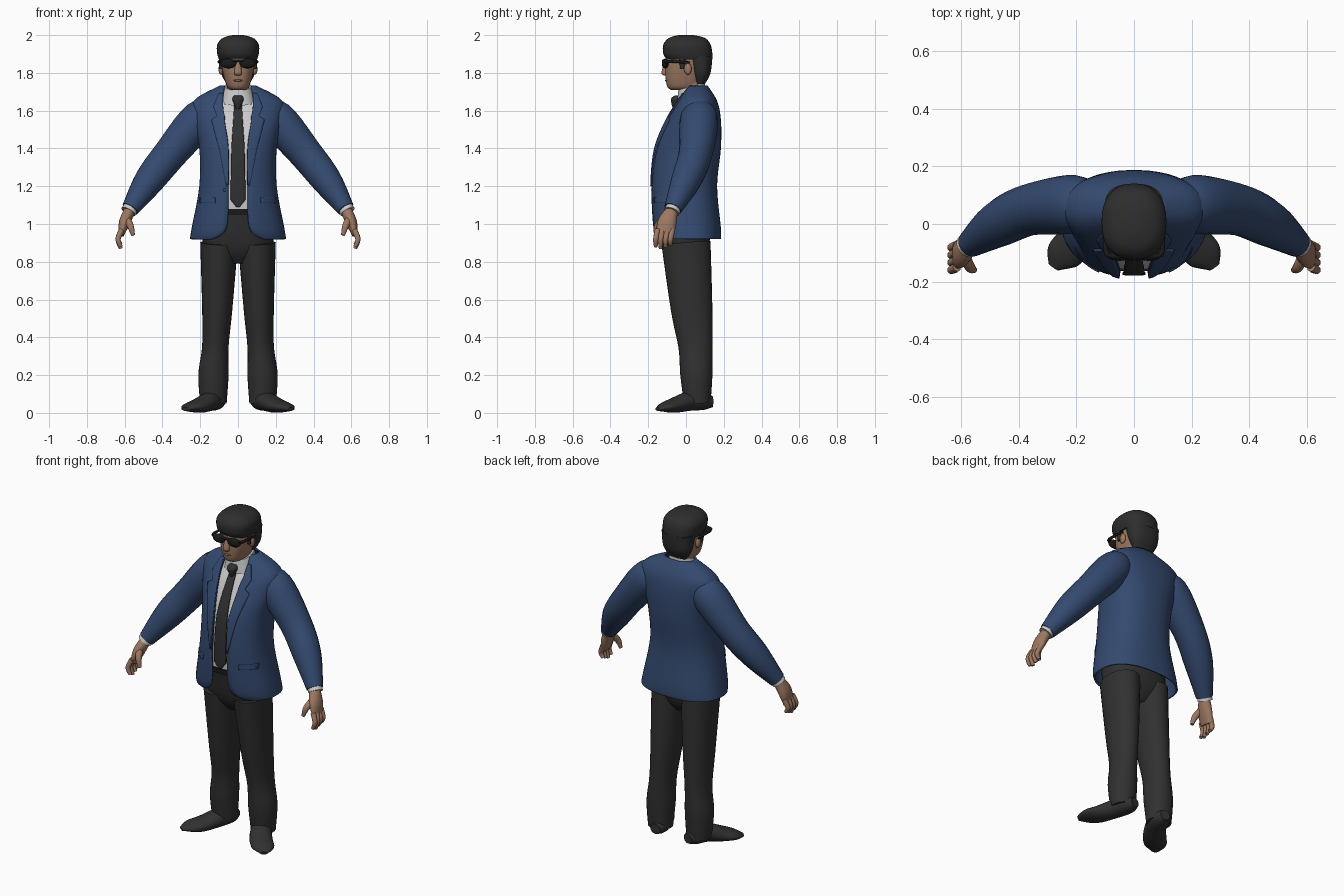
import bpy, bmesh
from math import acos, cos, sin, pi, copysign
from mathutils import Vector, Matrix

if "Cube" in bpy.data.objects:
    bpy.data.objects.remove(bpy.data.objects["Cube"])


def material(name, *colour):
    mat = bpy.data.materials.new(name)
    mat.use_nodes = True
    mat.diffuse_color = (*colour, 1)
    shader = mat.node_tree.nodes["Principled BSDF"]
    shader.inputs["Base Color"].default_value = (*colour, 1)
    shader.inputs["Roughness"].default_value = .8
    return mat


BLUE = material("jacket blue", .034, .068, .16)
CHARCOAL = material("charcoal cloth", .03, .03, .03)
HAIR = material("dark hair", .027, .027, .027)
SKIN = material("skin", .34, .19, .12)
LIPS = material("lips", .25, .12, .08)
WHITE = material("shirt white", .6, .6, .6)
BLACK = material("glasses black", .01, .01, .01)
ROUNDNESS = 2.4


def finish(bm, name, mat, mirror=False, solid=0):
    bmesh.ops.recalc_face_normals(bm, faces=bm.faces)
    mesh = bpy.data.meshes.new(name)
    bm.to_mesh(mesh)
    bm.free()
    mesh.materials.append(mat)
    mesh.shade_smooth()
    mesh.set_sharp_from_angle(angle=1)
    obj = bpy.data.objects.new(name, mesh)
    bpy.context.collection.objects.link(obj)
    if solid:
        shell = obj.modifiers.new("thickness", "SOLIDIFY")
        shell.thickness = solid
        shell.offset = 0
    if mirror:
        flip = obj.modifiers.new("mirror", "MIRROR")
        flip.use_mirror_merge = False


def mix(a, b, t):
    return tuple(p + (q - p) * t for p, q in zip(a, b))


def spline(rows, steps=5):
    """Smooth curve through every row of numbers."""
    result = []
    for k in range(len(rows) - 1):
        start, end = rows[k], rows[k + 1]
        before, after = rows[max(k - 1, 0)], rows[min(k + 2, len(rows) - 1)]
        for s in range(steps):
            t = s / steps
            result.append(tuple(
                b + t * (c - a + t * (2 * a - 5 * b + 4 * c - d + t * (3 * (b - c) + d - a))) / 2
                for a, b, c, d in zip(before, start, end, after)))
    return result + [tuple(rows[-1])]


def bridge(bm, rings, closed=True):
    loops = [[bm.verts.new(point) for point in ring] for ring in rings]
    count = len(loops[0])
    for low, high in zip(loops, loops[1:]):
        for i in range(count if closed else count - 1):
            j = (i + 1) % count
            bm.faces.new((low[i], low[j], high[j], high[i]))
    if closed:
        bm.faces.new(loops[0][::-1])
        bm.faces.new(loops[-1])


def rounded(value):
    return copysign(abs(value) ** (2 / ROUNDNESS), value)


def loft(name, mat, rows, tilt=0, count=36, **options):
    """Stack level sections: height, half width, front, back, optional front opening."""
    rings = []
    for z, width, front, back, *gap in spline(rows):
        middle, depth = (front + back) / 2, (back - front) / 2
        start, step = -pi / 2, 2 * pi / count
        if gap:
            start = -acos((gap[0] / width) ** (ROUNDNESS / 2))
            step = (pi - 2 * start) / (count - 1)
        ring = []
        for i in range(count):
            angle = start + i * step
            y = depth * rounded(sin(angle))
            ring.append((width * rounded(cos(angle)), middle + y, z + tilt * y))
        rings.append(ring)
    bm = bmesh.new()
    bridge(bm, rings, closed=len(rows[0]) == 4)
    finish(bm, name, mat, **options)


def tube(name, mat, rows, ref=(0, 1, 0), count=18, **options):
    """Sweep along a path: x, y, z, radius along ref, optional other radius."""
    path = spline(rows)
    points = [Vector(row[:3]) for row in path]
    rings = []
    for k, (x, y, z, radius, *other) in enumerate(path):
        axis = (points[min(k + 1, len(path) - 1)] - points[max(k - 1, 0)]).normalized()
        side = Vector(ref)
        side = (side - axis * side.dot(axis)).normalized() * radius
        up = axis.cross(side).normalized() * (other[0] if other else radius)
        ring = []
        for i in range(count):
            angle = 2 * pi * i / count
            point = points[k] + side * cos(angle) + up * sin(angle)
            point.z = max(point.z, 0)
            ring.append(point)
        rings.append(ring)
    bm = bmesh.new()
    bridge(bm, rings)
    finish(bm, name, mat, **options)


def ball(name, mat, place, size, **options):
    bm = bmesh.new()
    bmesh.ops.create_uvsphere(bm, u_segments=20, v_segments=12, radius=1,
                              matrix=Matrix.Translation(place) @ Matrix.Diagonal((*size, 1)))
    finish(bm, name, mat, **options)


# Jacket body: open shell with rounded front corners
TORSO = [(.92, .25, -.15, .18, .13), (.98, .24, -.17, .18, .06), (1.2, .2, -.18, .16, .05),
         (1.4, .2, -.16, .18, .05), (1.55, .23, -.1, .18, .07), (1.65, .23, -.04, .16, .08),
         (1.73, .09, .01, .11, .07)]
loft("jacket_body", BLUE, TORSO, count=48, solid=.01)
SECTIONS = spline(TORSO)


def chest_y(x, z):
    """Front surface of the jacket."""
    low, high = next(pair for pair in zip(SECTIONS, SECTIONS[1:]) if z <= pair[1][0])
    z, width, front, back, gap = mix(low, high, (z - low[0]) / (high[0] - low[0]))
    bulge = max(0, 1 - (abs(x) / width) ** ROUNDNESS) ** (1 / ROUNDNESS)
    return (front + back) / 2 - (back - front) / 2 * bulge


def strip(name, mat, rows, lift, columns=6, **options):
    """Thin plate following the chest: height, first x, last x."""
    rings = []
    for low, high in zip(rows, rows[1:]):
        for step in range(columns + 1):
            z, first, last = mix(low, high, step / columns)
            xs = [first + (last - first) * i / columns for i in range(columns + 1)]
            rings.append([(x, chest_y(x, z) - lift, z) for x in xs])
    bm = bmesh.new()
    bridge(bm, rings, closed=False)
    bmesh.ops.remove_doubles(bm, verts=bm.verts, dist=.0001)
    finish(bm, name, mat, solid=.008, **options)


strip("lapel", BLUE, [(1.2, .05, .06), (1.4, .05, .1), (1.55, .07, .14), (1.57, .07, .11),
                      (1.62, .08, .13), (1.69, .08, .1)], .008, mirror=True)
strip("pocket_flap", BLUE, [(1.11, .12, .2), (1.14, .12, .2)], .006, mirror=True)
ball("jacket_button", BLUE, (-.07, chest_y(.07, 1.18), 1.18), (.01, .01, .01))

# Shirt, collar and tie
loft("shirt", WHITE, [(z, width - .02, front + .02, back - .02)
                      for z, width, front, back, gap in SECTIONS if 1.05 < z < 1.67])
loft("shirt_collar", WHITE, [(1.65, .09, -.05, .1), (1.73, .07, -.04, .1)], tilt=.3)
strip("tie", CHARCOAL, [(1.09, -.01, .01), (1.13, -.04, .04), (1.4, -.035, .035),
                        (1.63, -.02, .02)], -.005)
loft("tie_knot", CHARCOAL, [(1.61, .01, -.07, -.03), (1.66, .03, -.08, -.03),
                            (1.68, .02, -.06, -.03)])

# Sleeves and cuffs
tube("sleeve", BLUE, [(.12, .07, 1.62, .04), (.2, .07, 1.56, .1), (.36, .05, 1.37, .09),
                      (.47, 0, 1.23, .08), (.57, -.07, 1.08, .047)], mirror=True)
tube("shirt_cuff", WHITE, [(.56, -.06, 1.1, .04), (.58, -.075, 1.065, .042)], mirror=True)

# Hands
tube("palm", SKIN, [(.57, -.07, 1.08, .03, .03), (.6, -.1, 1.01, .05, .03),
                    (.62, -.11, .94, .045, .015)], mirror=True)
for i, finger in enumerate(("index", "middle", "ring", "little")):
    y, tip = -.15 + .026 * i, .87 + .01 * abs(i - 1)
    tube(finger + "_finger", SKIN, [(.615, y, .97, .015), (.635, y - .01, .92, .014),
                                    (.62, y - .01, tip, .01)], mirror=True)
tube("thumb", SKIN, [(.59, -.11, 1.03, .02), (.57, -.15, .99, .018), (.555, -.16, .94, .01)],
     mirror=True)

# Trousers
tube("trouser_leg", CHARCOAL, [(.13, .06, .05, .07, .07), (.13, .055, .2, .08, .085),
                               (.12, .05, .35, .07, .09), (.11, .03, .55, .08, .11),
                               (.1, 0, .9, .1, .13)], ref=(1, 0, 0), count=28, mirror=True)
loft("trouser_seat", CHARCOAL, [(.79, .05, -.06, .07), (.88, .18, -.12, .12),
                                (1.07, .18, -.16, .14)])
loft("belt", BLACK, [(1.05, .19, -.165, .14), (1.08, .19, -.165, .14)])

# Shoes: turned outward, flat underneath
tube("shoe", CHARCOAL, [(.11, .14, .06, .03, .03), (.12, .09, .06, .055, .045),
                        (.15, .01, .06, .06, .05), (.2, -.06, .04, .065, .04),
                        (.25, -.11, .03, .06, .025), (.28, -.15, .02, .02, .01)],
     ref=(.8, .6, 0), mirror=True)

# Head and neck
loft("neck", SKIN, [(1.63, .06, -.03, .09), (1.76, .06, -.04, .09)])
loft("head", SKIN, [(1.71, .04, -.08, .06), (1.73, .06, -.1, .08), (1.8, .08, -.11, .1),
                    (1.88, .09, -.105, .11), (1.96, .07, -.07, .08)])
loft("nose", SKIN, [(1.785, .01, -.11, -.09), (1.8, .02, -.13, -.09), (1.87, .01, -.11, -.09)])
ball("mouth", LIPS, (0, -.104, 1.76), (.025, .007, .006))
ball("ear", SKIN, (.09, .01, 1.82), (.013, .02, .03), mirror=True)

# Hair: a cap above the brow and a lower part behind the ears
loft("hair_cap", HAIR, [(1.87, .1, -.1, .14), (1.9, .11, -.12, .14), (1.95, .11, -.12, .13),
                        (1.985, .08, -.09, .1), (2, .03, -.04, .04)])
loft("hair_back", HAIR, [(1.74, .06, .05, .1), (1.8, .09, .03, .13), (1.89, .1, 0, .14)])
tube("sideburn", HAIR, [(.09, -.02, 1.89, .02, .01), (.09, -.02, 1.82, .01, .01)], mirror=True)

# Sunglasses
ball("lens", BLACK, (.05, -.11, 1.85), (.043, .018, .026), mirror=True)
tube("glasses_bridge", BLACK, [(-.09, -.11, 1.865, .007), (0, -.12, 1.865, .007),
                               (.09, -.11, 1.865, .007)])
tube("glasses_arm", BLACK, [(.09, -.11, 1.86, .01), (.1, -.08, 1.86, .008),
                            (.1, .02, 1.855, .006)], ref=(1, 0, 0), mirror=True)
